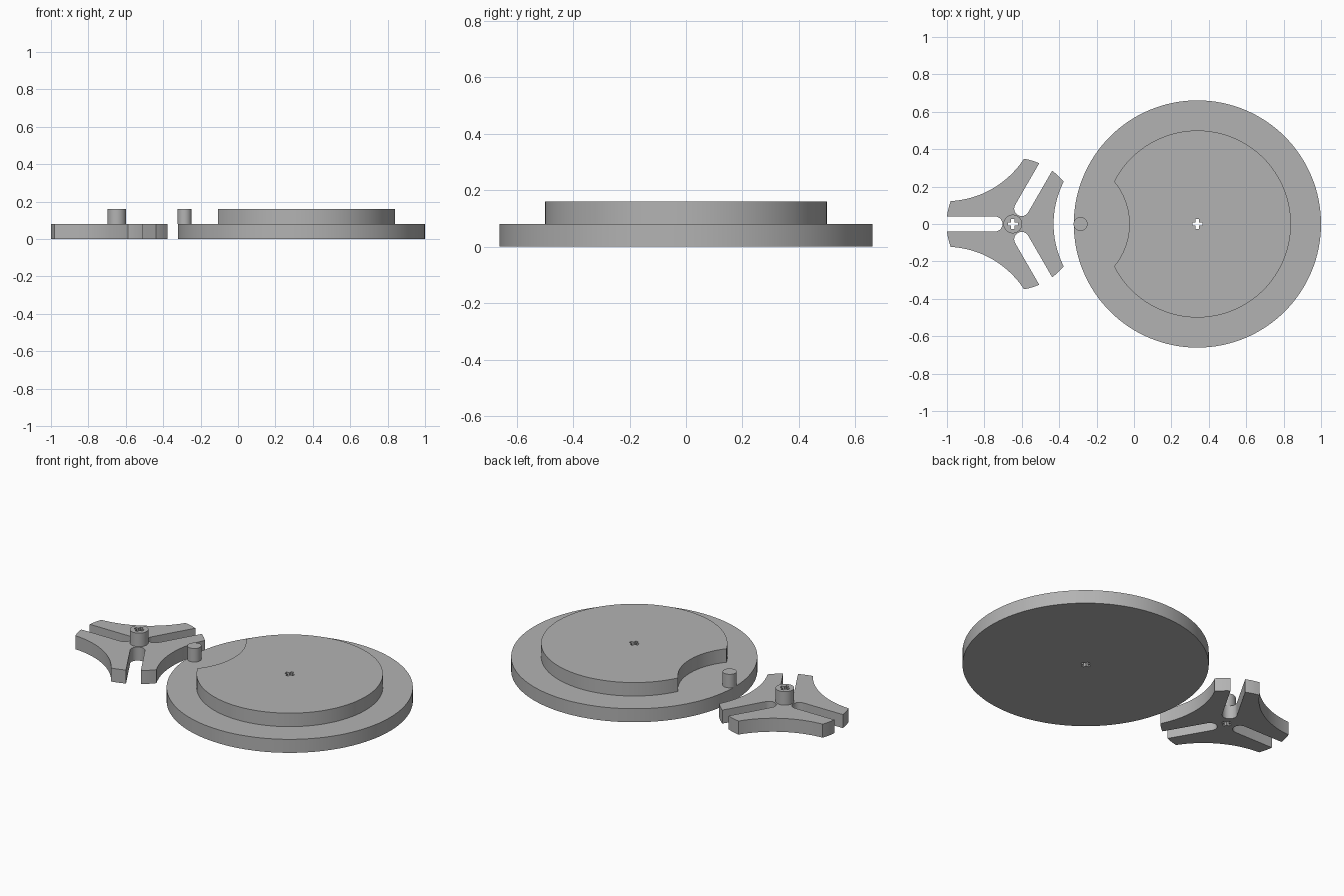
import bpy, bmesh
from math import sin, cos, pi, radians, sqrt, asin, acos
from mathutils import Matrix, Vector

if "Cube" in bpy.data.objects:
    bpy.data.objects.remove(bpy.data.objects["Cube"], do_unlink=True)

# Main dimensions of the drive
THICK = 0.08
WHEEL_R, LOCK_R, BASE_R = 0.354, 0.5, 0.661
SPACING = 0.718                                  # working distance between axles
CRANK_R = sqrt(SPACING**2 - WHEEL_R**2)
SLOT_W, SLOT_END = 0.04, 0.095                   # half width, inner arc centre
WHEEL_X, DISC_X = -0.648, 0.339

grey = bpy.data.materials.new("grey")
grey.use_nodes = True
colour = (0.45, 0.45, 0.45, 1)
grey.diffuse_color = colour
grey.node_tree.nodes["Principled BSDF"].inputs["Base Color"].default_value = colour


def arc(centre, r, a, b, n):
    """Points along an arc from angle a to b, both ends included."""
    return [Vector((centre[0] + r * cos(a + (b - a) * i / n),
                    centre[1] + r * sin(a + (b - a) * i / n))) for i in range(n + 1)]


def circle(r, n=128):
    return arc((0, 0), r, 0, 2 * pi, n)[:-1]


def plus(size=0.027, w=0.009):
    """Cross-shaped axle hole."""
    arm = [Vector((size, -w)), Vector((size, w)), Vector((w, w))]
    return [Matrix.Rotation(k * pi / 2, 2) @ p for k in range(4) for p in arm]


def plate(name, x, z, loops):
    """Extrude an outline, with optional hole outlines, by one thickness."""
    bm = bmesh.new()
    edges = []
    for pts in loops:
        vs = [bm.verts.new((p.x, p.y, 0)) for p in pts]
        edges += [bm.edges.new((vs[i - 1], vs[i])) for i in range(len(vs))]
    bmesh.ops.triangle_fill(bm, edges=edges, use_beauty=True, normal=(0, 0, 1))
    grown = bmesh.ops.extrude_face_region(bm, geom=bm.faces[:], use_keep_orig=True)
    top = [v for v in grown["geom"] if isinstance(v, bmesh.types.BMVert)]
    bmesh.ops.translate(bm, verts=top, vec=(0, 0, THICK))
    bmesh.ops.recalc_face_normals(bm, faces=bm.faces[:])
    mesh = bpy.data.meshes.new(name)
    bm.to_mesh(mesh)
    bm.free()
    mesh.materials.append(grey)
    ob = bpy.data.objects.new(name, mesh)
    ob.location = (x, 0, z)
    bpy.context.collection.objects.link(ob)
    bpy.ops.object.select_all(action="DESELECT")
    ob.select_set(True)
    bpy.context.view_layer.objects.active = ob
    bpy.ops.object.shade_smooth_by_angle(angle=radians(30))
    return ob


# Where the wheel rim and the locking circle cross, seen from each centre
rim_half = acos((WHEEL_R**2 + SPACING**2 - LOCK_R**2) / (2 * WHEEL_R * SPACING))
lock_half = acos((LOCK_R**2 + SPACING**2 - WHEEL_R**2) / (2 * LOCK_R * SPACING))


def wheel_outline():
    """Three slots joined by rim tips and concave locking arcs."""
    mouth = asin(SLOT_W / WHEEL_R)
    side = pi / 3
    far = (SPACING * cos(side), SPACING * sin(side))
    sector = arc((SLOT_END, 0), SLOT_W, 1.5 * pi, pi / 2, 16)
    sector += arc((0, 0), WHEEL_R, mouth, side - rim_half, 6)
    sector += arc(far, LOCK_R, side + pi + lock_half, side + pi - lock_half, 24)[1:-1]
    sector += arc((0, 0), WHEEL_R, side + rim_half, 2 * side - mouth, 6)
    return [Matrix.Rotation(pi + k * 2 * side, 2) @ p for k in range(3) for p in sector]


# Slotted wheel with its hub
plate("slotted_wheel", WHEEL_X, 0, [wheel_outline(), plus()])
plate("wheel_hub", WHEEL_X, THICK, [circle(0.05, 48), plus()])

# Crank disc with the locking disc and drive pin on top
plate("crank_disc", DISC_X, 0, [circle(BASE_R), plus()])
lock = arc((0, 0), LOCK_R, lock_half - pi, pi - lock_half, 110)
lock += arc((-SPACING, 0), WHEEL_R, rim_half, -rim_half, 28)[1:-1]
plate("locking_disc", DISC_X, THICK, [lock, plus()])
plate("drive_pin", DISC_X - CRANK_R, THICK, [circle(0.0375, 48)])
